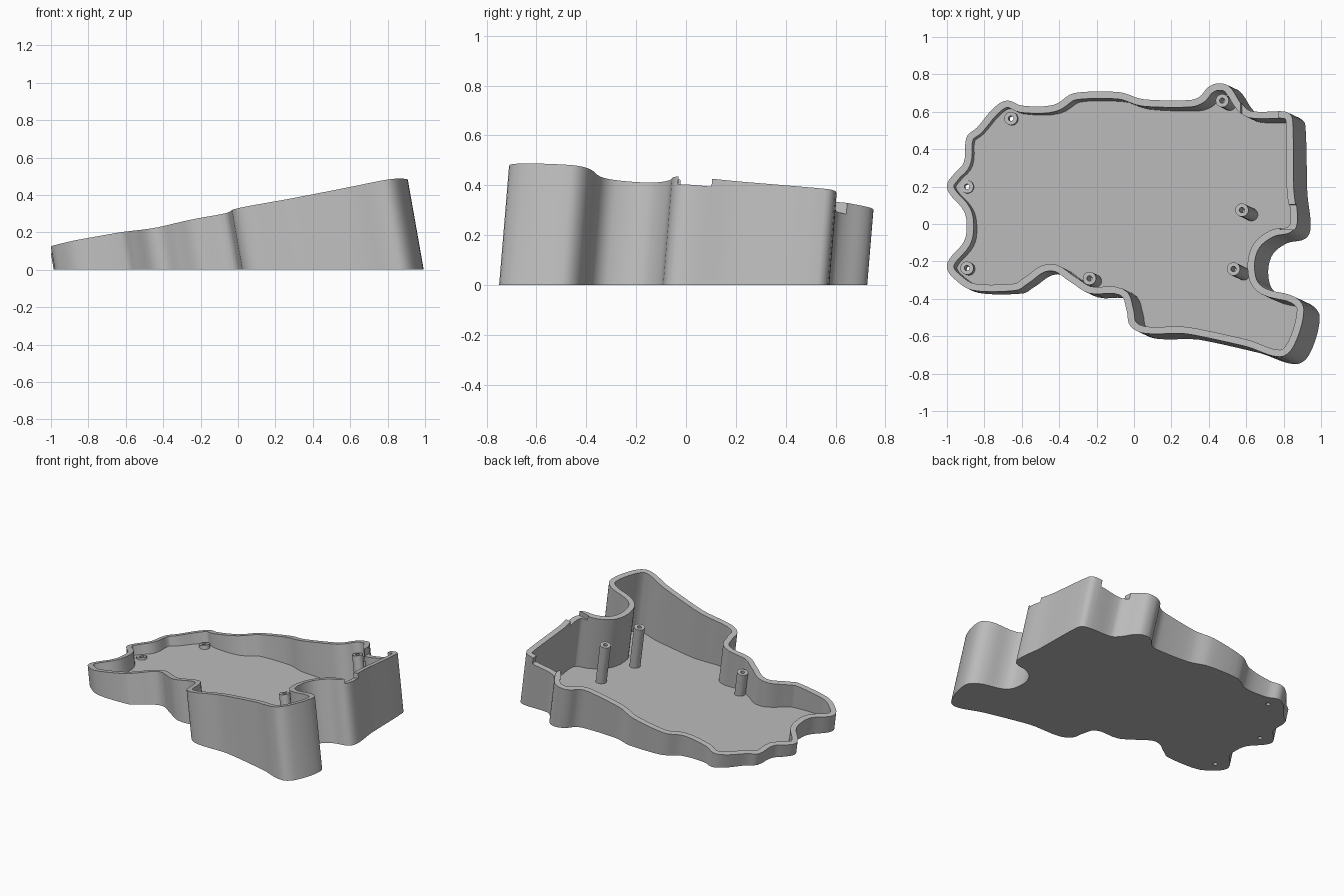
import bpy, bmesh, math
from mathutils import Vector
from mathutils.geometry import interpolate_bezier

if "Cube" in bpy.data.objects:
    bpy.data.objects.remove(bpy.data.objects["Cube"])

AXIS = Vector((-0.177, 0.083, 1.0))     # walls and posts lean along this line
WALL, FLOOR = 0.037, 0.03

grey = bpy.data.materials.new("grey")
grey.diffuse_color = (0.5, 0.5, 0.5, 1)
grey.use_nodes = True
grey.node_tree.nodes["Principled BSDF"].inputs["Base Color"].default_value = grey.diffuse_color

# Outer edge of the rim, clockwise: back, right and front, then the left bumps
BACK = [(-.965, .265), (-.91, .33), (-.895, .465), (-.84, .515), (-.75, .62), (-.68, .66),
        (-.6, .633), (-.43, .637), (-.32, .70), (-.08, .705), (.05, .667), (.29, .662),
        (.35, .68), (.395, .73), (.45, .752), (.51, .735), (.575, .64), (.62, .607)]
RIGHT = [(.81, .6), (.848, .56), (.853, .2), (.868, .02), (.84, -.042), (.74, -.07),
         (.66, -.145), (.65, -.28), (.70, -.343), (.86, -.39), (.908, -.46), (.855, -.65)]
FRONT = [(.78, -.71), (.6, -.655), (.28, -.587), (.06, -.585), (-.02, -.545), (-.04, -.46),
         (-.075, -.38), (-.24, -.37), (-.34, -.31), (-.45, -.25), (-.57, -.32),
         (-.63, -.355), (-.86, -.355), (-.965, -.29)]
BUMP = [(-1, .21), (-.985, .16), (-.91, .07)]
MID = -.0125                            # mirror line between the two left bumps
LEFT = [(x, 2 * MID - y) for x, y in BUMP] + [(-.895, MID)] + BUMP[::-1]
OUTLINE = BACK + RIGHT + FRONT + LEFT


def rim_point(p, drop=0.0):
    """Point on the sloped rim plane, moved down the leaning axis."""
    top = Vector((p[0], p[1], 0.282 + 0.177 * p[0] - 0.083 * p[1]))
    return top - AXIS * drop


def at_height(p, z):
    """Slide a rim point down the leaning axis to height z."""
    top = rim_point(p)
    return top + AXIS * (z - top.z)


def smooth_loop(pts, steps=5):
    pts = [Vector(p) for p in pts]
    n = len(pts)
    tan = [(pts[(i + 1) % n] - pts[i - 1]).normalized() for i in range(n)]
    out = []
    for i in range(n):
        a, b = pts[i], pts[(i + 1) % n]
        h = min((b - a).length * 0.36, 0.06)
        out += interpolate_bezier(a, a + tan[i] * h, b - tan[(i + 1) % n] * h, b, steps + 1)[:-1]
    return [Vector((p[0], p[1])) for p in out]


def inset(loop, d):
    n = len(loop)
    res = []
    for i in range(n):
        t = (loop[(i + 1) % n] - loop[i - 1]).normalized()
        res.append(loop[i] + Vector((t.y, -t.x)) * d)
    return res


def skin(name, rings):
    """Closed solid from equal rings, capped at both ends."""
    bm = bmesh.new()
    vs = [[bm.verts.new(p) for p in r] for r in rings]
    for a, b in zip(vs, vs[1:]):
        n = len(a)
        for i in range(n):
            j = (i + 1) % n
            bm.faces.new((a[i], a[j], b[j], b[i]))
    bm.faces.new(vs[0])
    bm.faces.new(vs[-1])
    bmesh.ops.recalc_face_normals(bm, faces=bm.faces)
    me = bpy.data.meshes.new(name)
    bm.to_mesh(me)
    bm.free()
    me.materials.append(grey)
    ob = bpy.data.objects.new(name, me)
    bpy.context.collection.objects.link(ob)
    return ob


def circle(c, r, n=32):
    return [(c[0] + r * math.cos(2 * math.pi * i / n),
             c[1] + r * math.sin(2 * math.pi * i / n)) for i in range(n)]


def activate(ob):
    bpy.ops.object.select_all(action='DESELECT')
    ob.select_set(True)
    bpy.context.view_layer.objects.active = ob


def cut(ob, cutter):
    m = ob.modifiers.new("cut", 'BOOLEAN')
    m.operation, m.solver, m.object = 'DIFFERENCE', 'EXACT', cutter
    activate(ob)
    bpy.ops.object.modifier_apply(modifier=m.name)


# Open tray: outer wall, sloped rim, inner wall, floor
outer = smooth_loop(OUTLINE)
inner = inset(outer, WALL)
case = skin("case", [[at_height(p, 0) for p in outer], [rim_point(p) for p in outer],
                     [rim_point(p) for p in inner], [at_height(p, FLOOR) for p in inner]])

# Cable notches in the back and right rim
cutters = []
for x0, x1, y0, y1, depth in [(.57, .77, .5, .69, .045), (.78, .95, -.03, .105, .032)]:
    box = [(x0, y0), (x1, y0), (x1, y1), (x0, y1)]
    c = skin("notch_cutter", [[rim_point(p, depth) for p in box],
                              [rim_point(p, -.1) for p in box]])
    cut(case, c)
    cutters.append(c)

# Screw posts with drilled holes
posts = []
for c in [(-.67, .57), (-.905, .205), (-.905, -.23), (-.25, -.285),
          (.46, .665), (.565, .08), (.52, -.235)]:
    ring, hole = circle(c, .035), circle(c, .014, 20)
    post = skin("screw_post", [[at_height(p, FLOOR - .005) for p in ring],
                               [rim_point(p, .065) for p in ring]])
    drill = skin("drill_cutter", [[rim_point(p, .17) for p in hole],
                                  [rim_point(p, .03) for p in hole]])
    cut(post, drill)
    if c[0] < -.5:                      # short posts are drilled through the floor
        cut(case, drill)
    posts.append(post)
    cutters.append(drill)

for c in cutters:
    bpy.data.objects.remove(c)
for ob in [case] + posts:
    activate(ob)
    bpy.ops.object.shade_smooth_by_angle(angle=math.radians(35))
